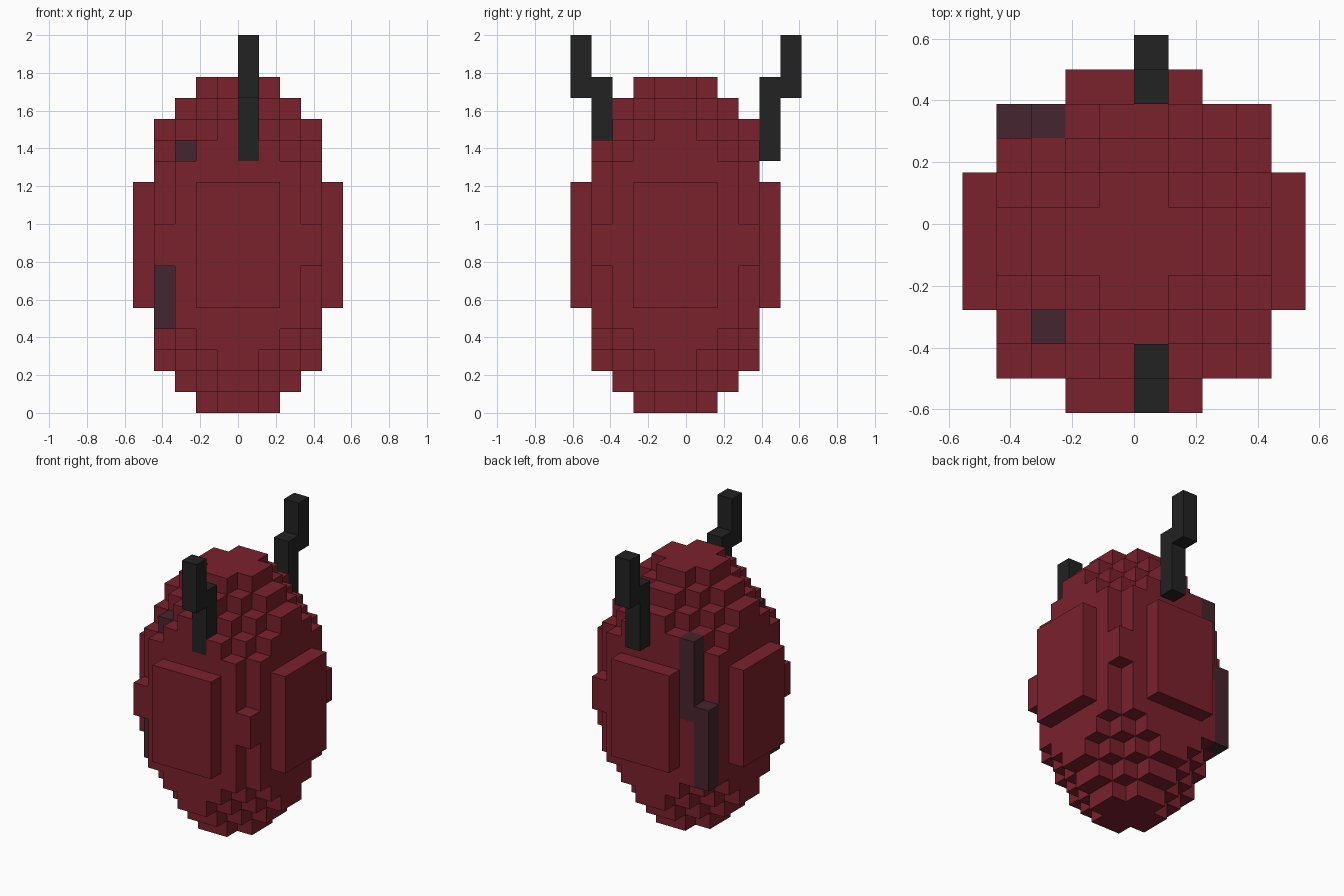
import bpy, bmesh
from mathutils import Vector

if "Cube" in bpy.data.objects:
    bpy.data.objects.remove(bpy.data.objects["Cube"], do_unlink=True)

U = 2 / 18            # edge length of one block
Y_SHIFT = -0.5        # body sits half a block forward of the origin
MID = 8               # height of the body's middle, in blocks

# Half height of the egg for one quadrant of block columns
HALF_HEIGHT = [
    [8, 8, 7, 6, 3],
    [8, 7, 6, 5, 3],
    [7, 6, 5, 4, 0],
    [6, 5, 4, 1, 0],
    [3, 3, 0, 0, 0],
]


def material(name, rgb):
    m = bpy.data.materials.new(name)
    m.use_nodes = True
    col = (*rgb, 1.0)
    m.diffuse_color = col
    bsdf = next(n for n in m.node_tree.nodes if n.type == 'BSDF_PRINCIPLED')
    bsdf.inputs["Base Color"].default_value = col
    bsdf.inputs["Roughness"].default_value = 0.8
    return m


def column(x, y, z0, z1):
    """Block cells of one upright column."""
    return {(x, y, z) for z in range(z0, z1)}


def mirror(i):
    return i if i >= 0 else -i - 1


def build(name, cells, solid, mat):
    """Skin the cells with quads wherever they meet open air."""
    bm = bmesh.new()
    verts = {}

    def vert(p):
        if p not in verts:
            verts[p] = bm.verts.new(
                (p[0] * U, (p[1] + Y_SHIFT) * U, p[2] * U))
        return verts[p]

    for c in sorted(cells):
        for axis in range(3):
            for side in (0, 1):
                n = list(c)
                n[axis] += 1 if side else -1
                if tuple(n) in solid:
                    continue
                a, b = (axis + 1) % 3, (axis + 2) % 3
                quad = []
                for da, db in ((0, 0), (1, 0), (1, 1), (0, 1)):
                    p = list(c)
                    p[axis] += side
                    p[a] += da
                    p[b] += db
                    quad.append(vert(tuple(p)))
                bm.faces.new(quad if side else quad[::-1])
    # Merge the coplanar quads into large flat faces
    bmesh.ops.dissolve_limit(bm, angle_limit=0.01,
                             verts=bm.verts[:], edges=bm.edges[:])
    mesh = bpy.data.meshes.new(name)
    bm.to_mesh(mesh)
    bm.free()
    mesh.materials.append(mat)
    ob = bpy.data.objects.new(name, mesh)
    bpy.context.collection.objects.link(ob)
    return ob


red = material("deep red", (0.195, 0.0152, 0.0252))
plum = material("dark plum", (0.0595, 0.0185, 0.0273))
black = material("charcoal", (0.016, 0.016, 0.016))

# Egg body
body = set()
for x in range(-5, 5):
    for y in range(-5, 5):
        h = HALF_HEIGHT[mirror(x)][mirror(y)]
        body |= column(x, y, MID - h, MID + h)

# Dark streaks at the back corner and on the front
back_streak = column(-4, 3, 4, 9) | column(-3, 3, 8, 13)
front_streak = column(-4, -3, 4, 7) | column(-3, -3, 12, 13)

# Stepped feelers, front and back
front_feeler = column(0, -4, 12, 16) | column(0, -5, 15, 18)
back_feeler = column(0, 4, 12, 16) | column(0, 5, 15, 18)

details = [
    ("back_streak", back_streak, plum),
    ("front_streak", front_streak, plum),
    ("front_feeler", front_feeler, black),
    ("back_feeler", back_feeler, black),
]
solid = set(body)
for _, cells, _ in details:
    body -= cells
    solid |= cells

build("egg_body", body, solid, red)
for name, cells, mat in details:
    build(name, cells, solid, mat)
